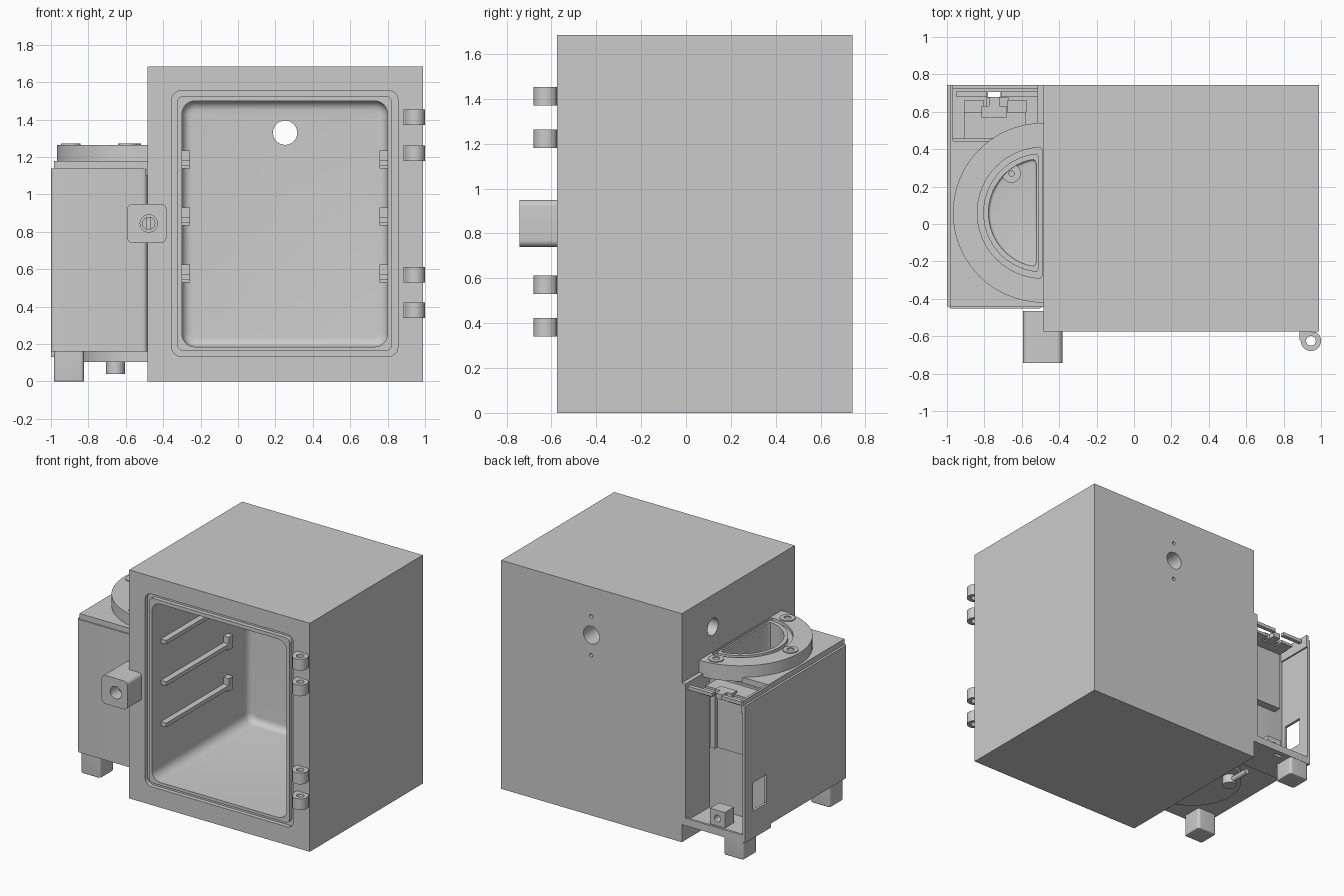
import bpy, bmesh
from math import sin, cos, radians

cube = bpy.data.objects.get("Cube")
if cube:
    bpy.data.objects.remove(cube)

grey = bpy.data.materials.new("plain grey")
grey.use_nodes = True
grey.diffuse_color = (0.6, 0.6, 0.6, 1)
grey.node_tree.nodes["Principled BSDF"].inputs["Base Color"].default_value = (0.6, 0.6, 0.6, 1)


# Outline helpers
def arc(cx, cy, r, a0, a1, n=24):
    steps = [radians(a0 + (a1 - a0) * i / n) for i in range(n + 1)]
    return [(cx + r * cos(a), cy + r * sin(a)) for a in steps]


def circle(cx, cy, r, n=32):
    return arc(cx, cy, r, 0, 360, n)[:-1]


def rounded(x0, x1, y0, y1, r):
    corners = [(x1 - r, y1 - r), (x0 + r, y1 - r), (x0 + r, y0 + r), (x1 - r, y0 + r)]
    return [p for i, c in enumerate(corners) for p in arc(*c, r, 90 * i, 90 * i + 90, 6)]


def half_disc(r, flat):
    return arc(-0.488, 0.06, r, 90, 270, 40) + [(flat, 0.06 - r), (flat, 0.06 + r)]


# Half disc cut back to a flat side with softened corners
def clipped(r, flat):
    pts = [p for p in arc(-0.488, 0.06, r, 90, 270, 40) if p[0] < flat - 0.02]
    top, bottom = pts[0][1], pts[-1][1]
    return pts + [(flat - 0.012, bottom - 0.002), (flat, bottom + 0.018),
                  (flat, top - 0.018), (flat - 0.012, top + 0.002)]


# Extrude an outline along an axis; optionally round the far end
def prism(name, pts, axis, lo, hi, round_end=0):
    place = {"X": lambda u, v, w: (w, u, v), "Y": lambda u, v, w: (u, w, v),
             "Z": lambda u, v, w: (u, v, w)}[axis]
    bm = bmesh.new()
    a = [bm.verts.new(place(u, v, lo)) for u, v in pts]
    b = [bm.verts.new(place(u, v, hi)) for u, v in pts]
    bm.faces.new(a)
    end = bm.faces.new(b)
    for i in range(len(pts)):
        j = (i + 1) % len(pts)
        bm.faces.new((a[i], a[j], b[j], b[i]))
    bmesh.ops.recalc_face_normals(bm, faces=bm.faces)
    if round_end:
        bmesh.ops.bevel(bm, geom=list(end.edges), offset=round_end, segments=5,
                        profile=0.5, affect='EDGES')
    mesh = bpy.data.meshes.new(name)
    bm.to_mesh(mesh)
    bm.free()
    mesh.materials.append(grey)
    obj = bpy.data.objects.new(name, mesh)
    bpy.context.collection.objects.link(obj)
    return obj


def block(name, x0, x1, y0, y1, z0, z1):
    return prism(name, [(x0, y0), (x1, y0), (x1, y1), (x0, y1)], "Z", z0, z1)


# Apply a boolean and discard the second shape
def combine(obj, other, operation='DIFFERENCE'):
    mod = obj.modifiers.new("bool", 'BOOLEAN')
    mod.operation, mod.solver, mod.object = operation, 'EXACT', other
    with bpy.context.temp_override(object=obj, active_object=obj):
        bpy.ops.object.modifier_apply(modifier=mod.name)
    bpy.data.objects.remove(other)
    return obj


# Insulated cabinet with cavity, seal groove and ports
cabinet = block("cabinet", -0.485, 0.988, -0.575, 0.742, 0, 1.685)
combine(cabinet, prism("cavity", rounded(-0.3, 0.8, 0.185, 1.5, 0.07), "Y", -0.7, 0.56, 0.05))
groove = prism("groove", rounded(-0.355, 0.855, 0.135, 1.555, 0.05), "Y", -0.6, -0.545)
combine(groove, prism("groove_core", rounded(-0.325, 0.823, 0.163, 1.527, 0.035), "Y", -0.7, -0.5))
combine(cabinet, groove)
combine(cabinet, prism("back_port", circle(0.252, 1.33, 0.065), "Y", 0.45, 0.8))
combine(cabinet, prism("side_port", circle(0.38, 1.45, 0.062), "X", -0.6, -0.2))
for z in (1.18, 1.468):
    combine(cabinet, prism("screw_hole", circle(0.255, z, 0.014, 12), "Y", 0.66, 0.8))

# Shelf rails with upturned back stops
for side, x0, x1 in (("right", -0.305, -0.257), ("left", 0.757, 0.805)):
    for z in (0.53, 0.835, 1.14):
        rail = [(-0.47, z + 0.015), (0.25, z + 0.015), (0.25, z), (0.31, z), (0.31, z + 0.095),
                (0.26, z + 0.095), (0.26, z + 0.045), (-0.47, z + 0.045)]
        prism(side + "_shelf_rail", rail, "X", x0, x1)

# Hinge knuckles
for z in (0.34, 0.53, 1.18, 1.37):
    outline = [(0.884, -0.57), (0.884, -0.618), (0.894, -0.628)] + arc(0.946, -0.625, 0.054, 185, 420)
    knuckle = prism("hinge_knuckle", outline, "Z", z, z + 0.083)
    combine(knuckle, prism("pin_hole", circle(0.946, -0.625, 0.026), "Z", z - 0.1, z + 0.2))

# Door latch housing and key barrel
latch = prism("latch_housing", rounded(-0.593, -0.383, 0.74, 0.95, 0.03), "Y", -0.742, -0.465)
combine(latch, prism("latch_hole", circle(-0.477, 0.845, 0.046), "Y", -0.8, -0.6))
barrel = prism("key_barrel", circle(-0.477, 0.845, 0.035), "Y", -0.66, -0.59)
combine(barrel, block("key_slot", -0.487, -0.467, -0.7, -0.63, 0.8, 0.89))

# Side water tank: casing, lid, round flange and well
tank = prism("water_tank", rounded(-1, -0.485, -0.452, 0.46, 0.025), "Z", 0.16, 1.14)
combine(tank, block("tank_lid", -0.983, -0.485, -0.443, 0.445, 1.1, 1.18), 'UNION')
combine(tank, prism("tank_flange", half_disc(0.48, -0.485), "Z", 1.15, 1.265), 'UNION')
combine(tank, prism("tank_bottom", half_disc(0.345, -0.485), "Z", 0.105, 0.2), 'UNION')
ring = prism("ring_groove", clipped(0.35, -0.489), "Z", 1.24, 1.3)
combine(ring, prism("ring_core", clipped(0.318, -0.508), "Z", 1.2, 1.4))
combine(tank, ring)
combine(tank, prism("well", clipped(0.29, -0.522), "Z", 1.4, 0.14, 0.015))

# Flange screws
for x, y in ((-0.57, 0.46), (-0.895, 0.06), (-0.59, -0.34)):
    boss = prism("flange_screw", circle(x, y, 0.052), "Z", 1.25, 1.273)
    combine(boss, prism("socket", circle(x, y, 0.026, 6), "Z", 1.26, 1.4))

# Drain fitting
drain = prism("drain_fitting", circle(-0.655, 0.27, 0.05), "Z", 0.04, 0.15)
combine(drain, prism("drain_bore", circle(-0.655, 0.27, 0.015, 12), "Z", 0.06, 0.3))
prism("drain_nozzle", circle(-0.655, 0.072, 0.02, 16), "Y", 0.3, 0.46)

# Feet
for y in (-0.43, 0.58):
    prism("foot", rounded(-0.985, -0.823, y, y + 0.16, 0.02), "Z", 0.16, 0, 0.008)

# Open rear bay
wall = block("bay_outer_wall", -1, -0.98, 0.44, 0.742, 0.13, 1.14)
combine(wall, block("window", -1.1, -0.9, 0.49, 0.65, 0.33, 0.54))
block("bay_wall_lip", -0.985, -0.968, 0.44, 0.742, 1.08, 1.175)
block("bay_inner_wall", -0.515, -0.485, 0.44, 0.742, 0.13, 1.175)
floor = block("bay_floor", -0.99, -0.49, 0.44, 0.742, 0.13, 0.16)
combine(floor, block("floor_gap", -0.78, -0.715, 0.68, 0.707, 0, 0.3))
block("floor_sill", -0.98, -0.515, 0.725, 0.742, 0.15, 0.185)
for x0, x1 in ((-0.95, -0.785), (-0.71, -0.51)):
    block("bay_crossbar", x0, x1, 0.68, 0.71, 1.12, 1.145)

# Control module: upright plate with raised edge, top cap and clips
block("control_module", -0.91, -0.58, 0.45, 0.52, 0.65, 1.1)
block("module_edge", -0.62, -0.58, 0.51, 0.545, 0.65, 1.1)
block("module_cap", -0.91, -0.58, 0.45, 0.6, 1.09, 1.125)
block("cap_clip", -0.815, -0.68, 0.57, 0.63, 1.1, 1.14)
block("cap_clip_stem", -0.775, -0.72, 0.62, 0.68, 1.1, 1.14)
for x in (-0.905, -0.675):
    block("module_tab", x, x + 0.1, 0.6, 0.662, 1.09, 1.11)

# Wire clamp on the bay floor
clamp = block("wire_clamp", -0.79, -0.67, 0.57, 0.675, 0.155, 0.275)
combine(clamp, prism("wire_hole", circle(-0.73, 0.215, 0.025, 16), "Y", 0.5, 0.8))

# Smooth round surfaces, keep edges sharp
bpy.ops.object.select_all(action='DESELECT')
for obj in bpy.context.collection.objects:
    if obj.type == 'MESH':
        obj.select_set(True)
        bpy.context.view_layer.objects.active = obj
bpy.ops.object.shade_smooth_by_angle(angle=radians(32))
